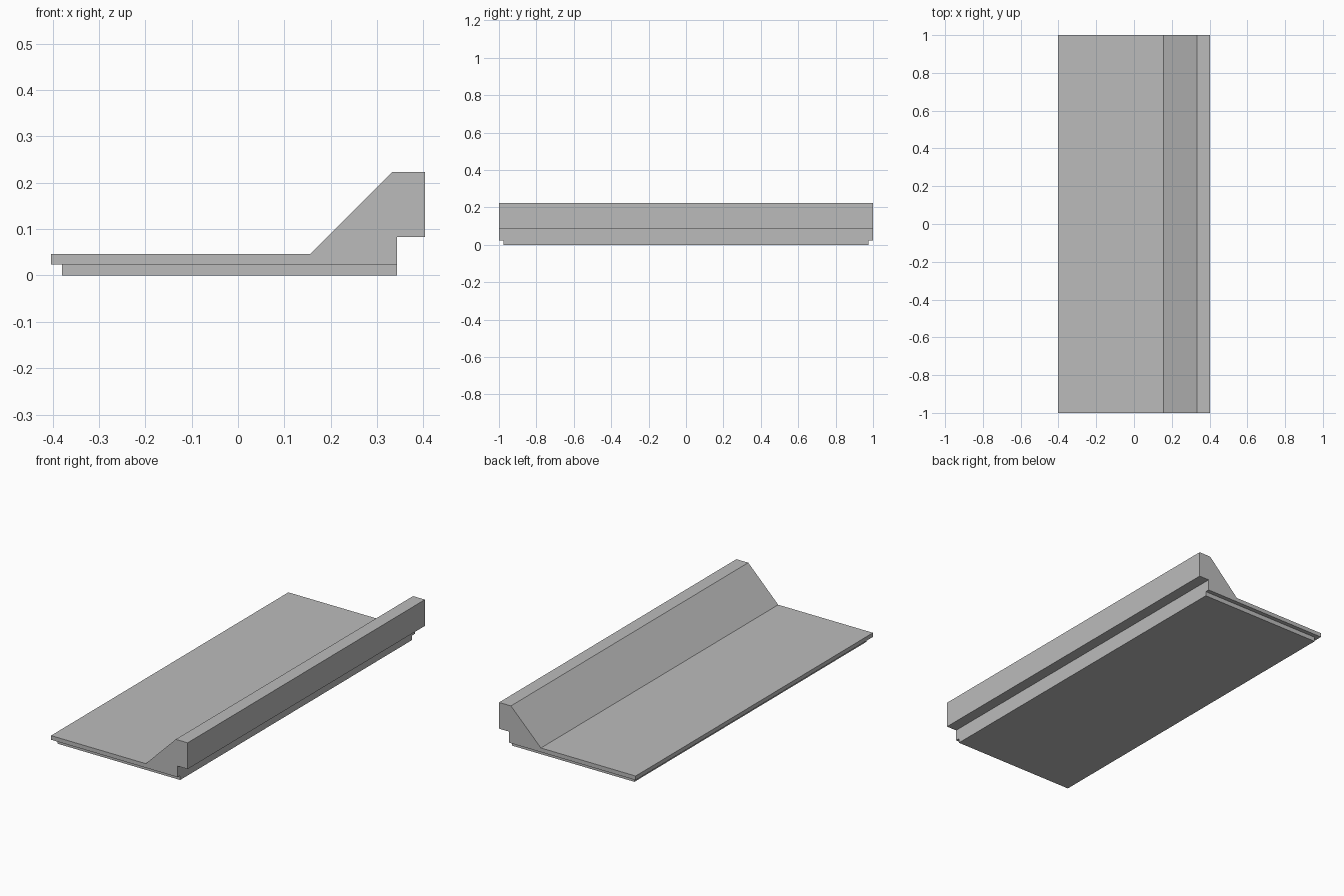
import bpy
import bmesh

cube = bpy.data.objects.get("Cube")
if cube:
    bpy.data.objects.remove(cube, do_unlink=True)

grey = bpy.data.materials.new("plain_grey")
grey.use_nodes = True
colour = (0.5, 0.5, 0.5, 1)
grey.diffuse_color = colour
grey.node_tree.nodes["Principled BSDF"].inputs["Base Color"].default_value = colour


def extrude_profile(name, profile, half_length):
    """Sweep an x-z outline along y, centred on y = 0."""
    bm = bmesh.new()
    face = bm.faces.new([bm.verts.new((x, -half_length, z)) for x, z in profile])
    swept = bmesh.ops.extrude_face_region(bm, geom=[face])["geom"]
    verts = [v for v in swept if isinstance(v, bmesh.types.BMVert)]
    bmesh.ops.translate(bm, verts=verts, vec=(0, 2 * half_length, 0))
    bmesh.ops.recalc_face_normals(bm, faces=bm.faces)
    mesh = bpy.data.meshes.new(name)
    bm.to_mesh(mesh)
    bm.free()
    mesh.materials.append(grey)
    obj = bpy.data.objects.new(name, mesh)
    bpy.context.collection.objects.link(obj)
    return obj


EDGE, BACK, SEAM = 0.403, 0.343, 0.024

# Deck with a sloped kerb that overhangs on the left side
extrude_profile("sloped_deck", [
    (-EDGE, SEAM), (BACK, SEAM), (BACK, 0.083), (EDGE, 0.083),
    (EDGE, 0.223), (0.333, 0.223), (0.156, 0.046), (-EDGE, 0.046),
], 1.0)

# Slightly smaller slab underneath
extrude_profile("base_slab", [
    (-0.38, 0), (BACK, 0), (BACK, SEAM), (-0.38, SEAM),
], 0.977)
